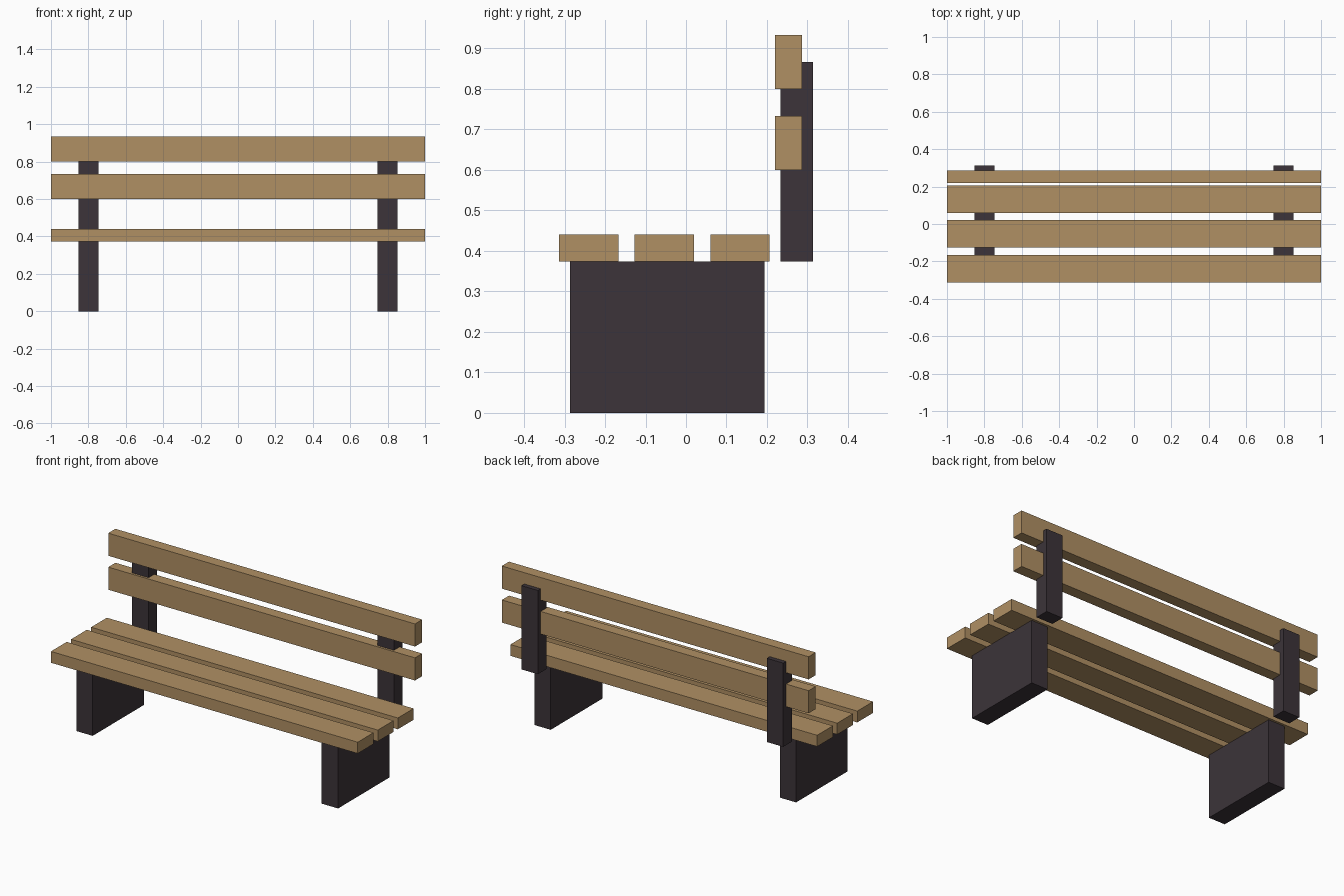
import bpy
import bmesh
from mathutils import Matrix, Vector

if "Cube" in bpy.data.objects:
    bpy.data.objects.remove(bpy.data.objects["Cube"])


def material(name, rgb):
    mat = bpy.data.materials.new(name)
    mat.diffuse_color = (*rgb, 1)
    mat.use_nodes = True
    mat.node_tree.nodes["Principled BSDF"].inputs["Base Color"].default_value = mat.diffuse_color
    return mat


wood = material("light_wood", (0.434, 0.279, 0.127))
dark = material("dark_metal", (0.045, 0.034, 0.041))


def box(name, x, y, z, mat):
    """Box spanning the (low, high) range on each axis."""
    spans = (x, y, z)
    centre = Vector([(a + b) / 2 for a, b in spans])
    size = Vector([b - a for a, b in spans])
    bm = bmesh.new()
    bmesh.ops.create_cube(bm, size=1, matrix=Matrix.Diagonal((*size, 1)))
    mesh = bpy.data.meshes.new(name)
    bm.to_mesh(mesh)
    bm.free()
    mesh.materials.append(mat)
    obj = bpy.data.objects.new(name, mesh)
    obj.location = centre
    bpy.context.collection.objects.link(obj)


# Seat planks, front to back
for i in range(3):
    y = -0.3133 + i * 0.1867
    box(f"seat_plank_{i + 1}", (-1, 1), (y, y + 0.1467), (0.3733, 0.44), wood)

# Backrest planks
for name, z in (("lower", 0.6), ("upper", 0.8)):
    box(f"{name}_back_plank", (-1, 1), (0.22, 0.2867), (z, z + 0.1333), wood)

# Slab legs and backrest posts on both sides
for side, x in (("left", -0.8), ("right", 0.8)):
    span = (x - 0.0533, x + 0.0533)
    box(f"{side}_leg", span, (-0.2867, 0.1933), (0, 0.3733), dark)
    box(f"{side}_back_post", span, (0.2333, 0.3133), (0.3733, 0.8667), dark)
